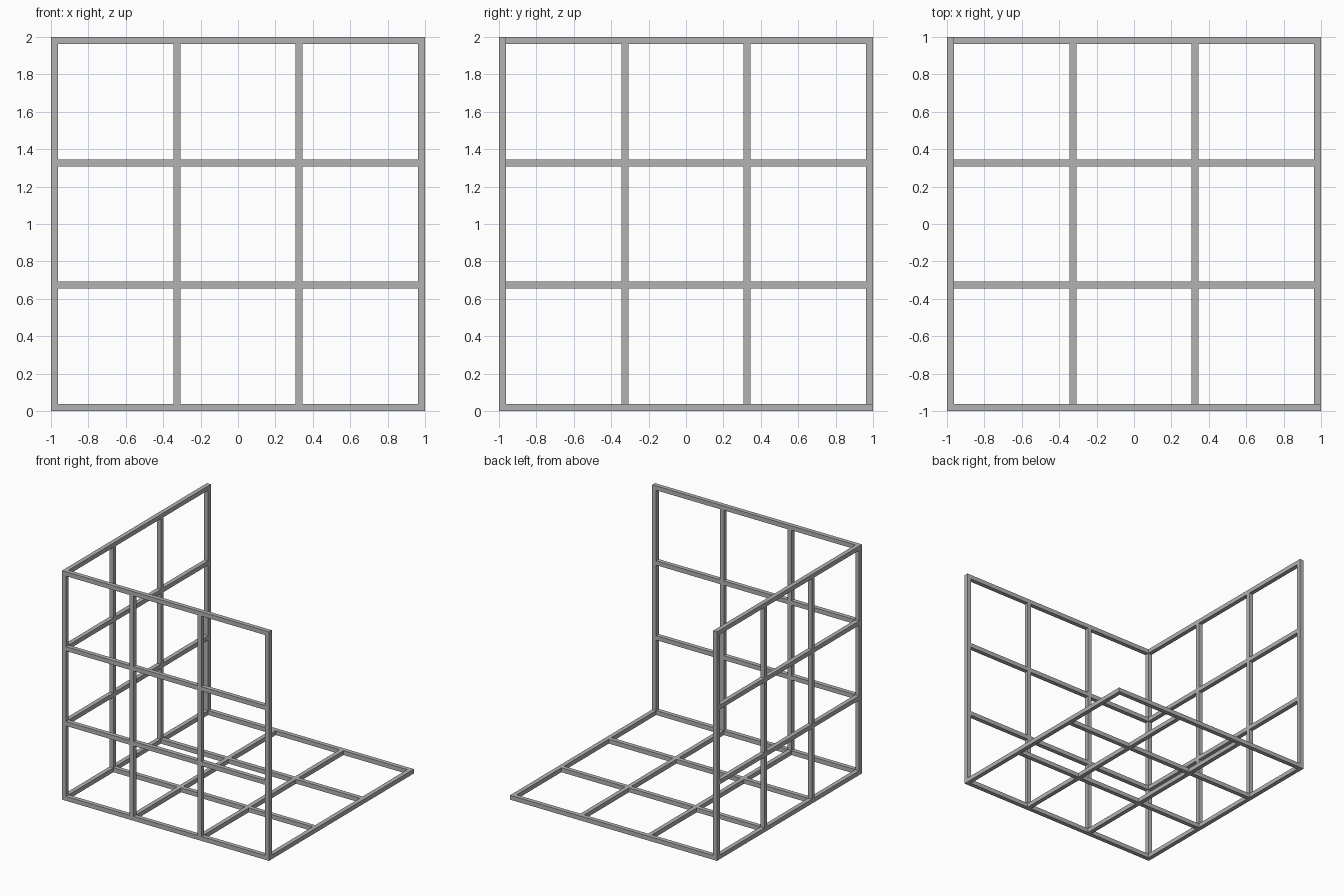
import bpy
import bmesh
from mathutils import Matrix, Vector

cube = bpy.data.objects.get("Cube")
if cube:
    bpy.data.objects.remove(cube, do_unlink=True)

BAR = 0.038                     # square bar thickness
COUNT = 4                       # bars per panel in each direction
STEP = (2 - BAR) / (COUNT - 1)
START = Vector((BAR / 2 - 1, BAR / 2 - 1, BAR / 2))

grey = bpy.data.materials.new("painted grey steel")
grey.use_nodes = True
colour = (0.45, 0.45, 0.45, 1)
grey.diffuse_color = colour
grey.node_tree.nodes["Principled BSDF"].inputs["Base Color"].default_value = colour


def add_box(bm, low, high):
    size = high - low
    matrix = Matrix.Translation((low + high) / 2) @ Matrix.Diagonal((*size, 1))
    bmesh.ops.create_cube(bm, size=1, matrix=matrix)


def add_bar(name, axis, fixed, used):
    """One bar along an axis, cut where an earlier bar already fills a joint."""
    line = []
    for n in range(COUNT):
        node = list(fixed)
        node.insert(axis, n)
        line.append(tuple(node))
    bm = bmesh.new()
    half = Vector((BAR / 2,) * 3)
    begin = None
    for n, node in enumerate(line):
        centre = START + Vector(node) * STEP
        low, high = centre - half, centre + half
        if begin is None:
            begin = low.copy()
        if node in used:
            # stop at the near face of the joint and resume at its far face
            if n > 0:
                end = high.copy()
                end[axis] = low[axis]
                add_box(bm, begin, end)
            begin = low.copy()
            begin[axis] = high[axis]
        elif n == COUNT - 1:
            add_box(bm, begin, high)
    used.update(line)
    mesh = bpy.data.meshes.new(name)
    bm.to_mesh(mesh)
    bm.free()
    mesh.materials.append(grey)
    bpy.context.collection.objects.link(bpy.data.objects.new(name, mesh))


# Three square grids share a corner: front, right side and floor.
# Bars in each direction lie wherever one of their two fixed indices is zero.
joints = set()
for axis, label in enumerate(("cross_rail", "depth_rail", "upright")):
    number = 0
    for a in range(COUNT):
        for b in range(COUNT):
            if a == 0 or b == 0:
                number += 1
                add_bar(f"{label}_{number}", axis, (a, b), joints)
